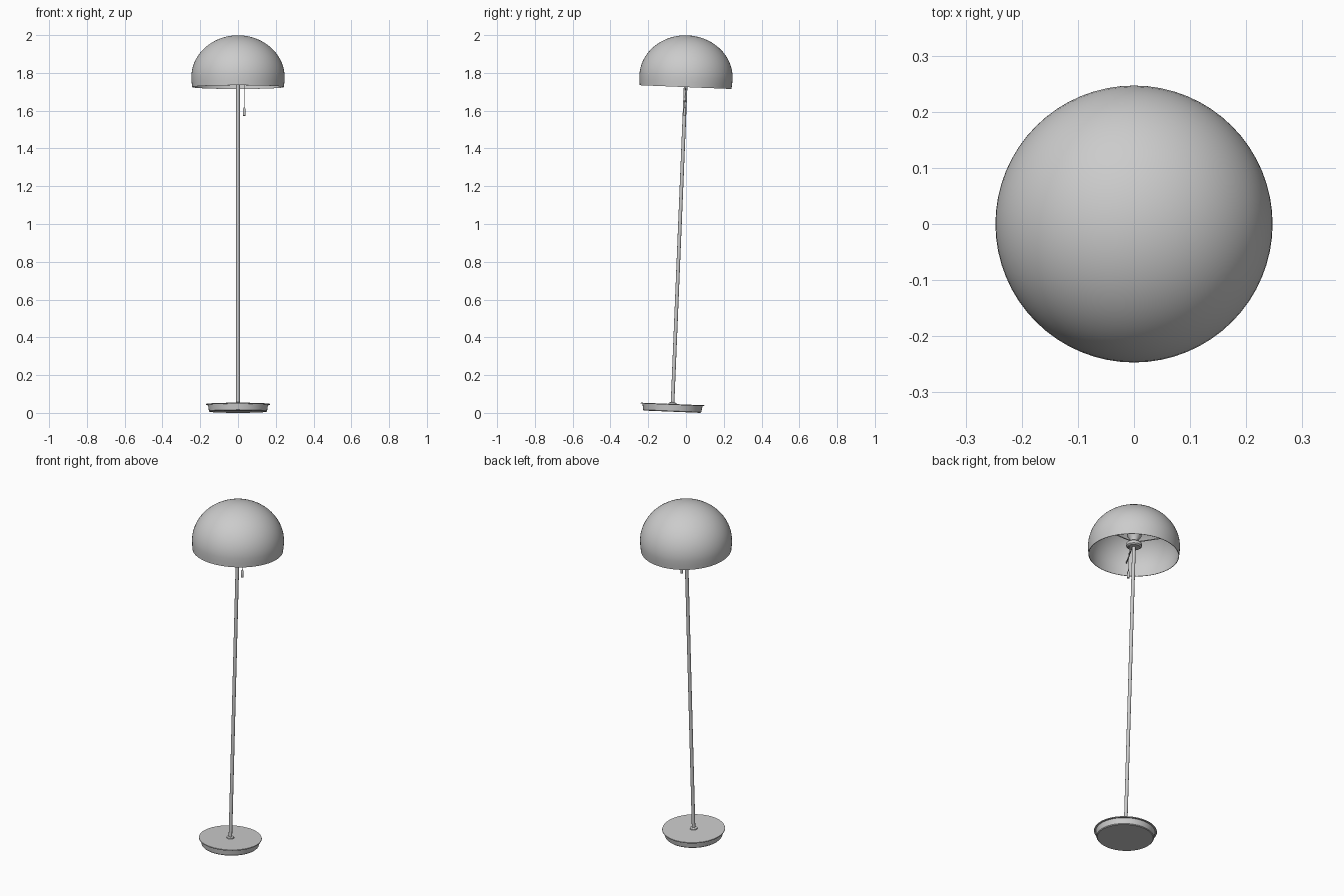
import bpy, bmesh, math
from mathutils import Matrix, Vector

if "Cube" in bpy.data.objects:
    bpy.data.objects.remove(bpy.data.objects["Cube"])

# The whole lamp leans slightly backwards about its base
TILT = Matrix.Translation((0, -0.073, 0.0063)) @ Matrix.Rotation(math.radians(-2.36), 4, 'X')


def finish(name, bm, local=Matrix()):
    bmesh.ops.recalc_face_normals(bm, faces=bm.faces)
    mesh = bpy.data.meshes.new(name)
    bm.to_mesh(mesh)
    bm.free()
    ob = bpy.data.objects.new(name, mesh)
    bpy.context.collection.objects.link(ob)
    ob.matrix_world = TILT @ local
    bpy.ops.object.select_all(action='DESELECT')
    ob.select_set(True)
    bpy.context.view_layer.objects.active = ob
    bpy.ops.object.shade_smooth_by_angle(angle=math.radians(35))
    return ob


def lathe(name, profile, steps=64, local=Matrix()):
    """Spin an (r, z) profile around the z axis."""
    bm = bmesh.new()
    verts = [bm.verts.new((r, 0, z)) for r, z in profile]
    edges = [bm.edges.new(p) for p in zip(verts, verts[1:])]
    bmesh.ops.spin(bm, geom=verts + edges, cent=(0, 0, 0), axis=(0, 0, 1),
                   angle=math.tau, steps=steps, use_duplicate=False)
    bmesh.ops.remove_doubles(bm, verts=bm.verts, dist=1e-5)
    return finish(name, bm, local)


def rod(name, a, b, radius, sides=12):
    a, b = Vector(a), Vector(b)
    d = b - a
    place = Matrix.Translation(a) @ d.to_track_quat('Z', 'Y').to_matrix().to_4x4()
    h = d.length
    return lathe(name, [(0, 0), (radius, 0), (radius, h), (0, h)], sides, place)


# Base: tapered body with a thin overhanging top plate
lathe("base_body", [(0, 0), (0.150, 0), (0.154, 0.004), (0.159, 0.036), (0, 0.036)])
lathe("base_plate", [(0, 0.036), (0.168, 0.036), (0.169, 0.038), (0.168, 0.041), (0, 0.041)])
lathe("pole_collar", [(0, 0.041), (0.021, 0.041), (0.020, 0.046), (0.012, 0.050), (0, 0.050)], 32)

# Pole
rod("pole", (0, 0, 0.04), (0, 0, 1.775), 0.0095, 24)

# Shade: thin open dome, slightly drawn in below its widest ring
EQ, RIM, R, H, T = 1.772, 1.720, 0.247, 0.222, 0.003
N = 18
outer = [(0.243, RIM), (0.2455, RIM + 0.025)]
outer += [(R * math.cos(i / N * math.pi / 2), EQ + H * math.sin(i / N * math.pi / 2))
          for i in range(N)] + [(0, EQ + H)]
inner = [(max(r - T, 0), z if z < EQ else z - T * (z - EQ) / H) for r, z in reversed(outer)]
lathe("shade", inner + outer[:1] + outer[1:], 64)

# Lamp holder, bulb and three support spokes inside the shade
lathe("lamp_holder", [(0, 1.767), (0.034, 1.767), (0.042, 1.773), (0.042, 1.789), (0.036, 1.795),
                      (0.022, 1.801), (0.022, 1.812), (0.040, 1.838), (0, 1.838)], 32)
lathe("bulb", [(0, 1.832), (0.028, 1.836)] +
      [(0.045 * math.cos(a), 1.87 + 0.045 * math.sin(a))
       for a in [math.radians(d) for d in range(-40, 90, 10)]] + [(0, 1.915)], 32)
for i in range(3):
    a = i * math.tau / 3
    rod(f"shade_spoke_{i + 1}", (0.02 * math.cos(a), 0.02 * math.sin(a), 1.798),
        (0.243 * math.cos(a), 0.243 * math.sin(a), 1.798), 0.003)

# Pull cord and handle
rod("pull_cord", (0.033, 0, 1.772), (0.033, 0, 1.605), 0.0015, 8)
lathe("pull_handle", [(0, 1.568), (0.0065, 1.568), (0.0075, 1.571), (0.0065, 1.605), (0.003, 1.611),
                      (0, 1.611)], 16, Matrix.Translation((0.033, 0, 0)))
